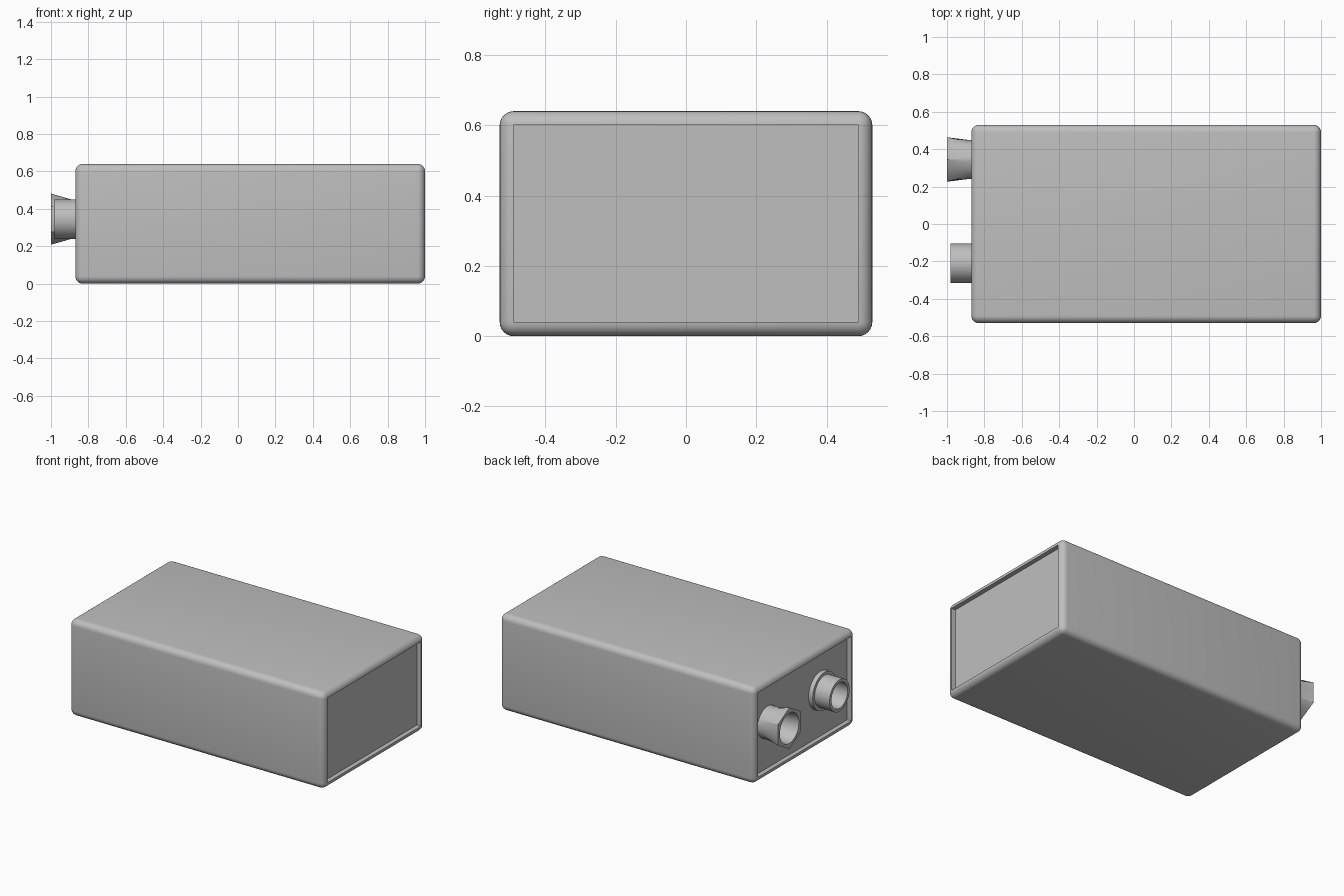
import bpy, bmesh
from math import cos, sin, pi, radians
from mathutils import Vector

if "Cube" in bpy.data.objects:
    bpy.data.objects.remove(bpy.data.objects["Cube"])

grey = bpy.data.materials.new("light grey")
grey.use_nodes = True
grey.diffuse_color = (0.52, 0.52, 0.52, 1)
grey.node_tree.nodes["Principled BSDF"].inputs["Base Color"].default_value = grey.diffuse_color

X0, X1, DEPTH_Y, HEIGHT = -0.87, 1.0, 1.06, 0.64
RECESS = 0.03
SEGMENTS = 48


def finish(name, bm):
    """Turn a bmesh into a shaded object."""
    bmesh.ops.recalc_face_normals(bm, faces=bm.faces[:])
    mesh = bpy.data.meshes.new(name)
    bm.to_mesh(mesh)
    bm.free()
    mesh.materials.append(grey)
    obj = bpy.data.objects.new(name, mesh)
    bpy.context.collection.objects.link(obj)
    bpy.ops.object.select_all(action='DESELECT')
    obj.select_set(True)
    bpy.context.view_layer.objects.active = obj
    bpy.ops.object.shade_smooth_by_angle(angle=radians(32))
    return obj


def hex_factor(a):
    """Distance to a unit hexagon with a corner pointing up."""
    return cos(pi / 6) / cos((a - pi / 2) % (pi / 3) - pi / 6)


def socket(name, y, z, rings):
    """Skin rings of (x, radius, is_hexagon) running along x, closed at the inner end."""
    bm = bmesh.new()
    angles = [2 * pi * i / SEGMENTS for i in range(SEGMENTS)]
    loops = []
    for x, r, is_hex in rings:
        radii = [r * (hex_factor(a) if is_hex else 1) for a in angles]
        loops.append([bm.verts.new((x, y + q * cos(a), z + q * sin(a)))
                      for q, a in zip(radii, angles)])
    for lower, upper in zip(loops, loops[1:]):
        for i in range(SEGMENTS):
            j = (i + 1) % SEGMENTS
            bm.faces.new((lower[i], lower[j], upper[j], upper[i]))
    bm.faces.new(loops[-1])
    return finish(name, bm)


# Rounded case with a recessed panel in each end
bm = bmesh.new()
bmesh.ops.create_cube(bm, size=1)
bmesh.ops.scale(bm, vec=(X1 - X0, DEPTH_Y, HEIGHT), verts=bm.verts)
bmesh.ops.translate(bm, vec=((X0 + X1) / 2, 0, HEIGHT / 2), verts=bm.verts)
bmesh.ops.bevel(bm, geom=bm.edges[:], offset=0.04, segments=6, profile=0.5, affect='EDGES')
bm.normal_update()
ends = [f for f in bm.faces if abs(f.normal.x) > 0.999 and f.calc_area() > 0.3]
for face in ends:
    inward = Vector((-RECESS if face.normal.x > 0 else RECESS, 0, 0))
    panel = bmesh.ops.extrude_discrete_faces(bm, faces=[face])["faces"][0]
    bmesh.ops.translate(bm, vec=inward, verts=panel.verts)
finish("case", bm)

# Round socket with a collar seated in the recess
PANEL = X0 + RECESS
socket("round_socket", -0.21, 0.345, [
    (PANEL, 0.125, False), (X0, 0.125, False), (X0, 0.105, False),
    (-0.98, 0.105, False), (-0.98, 0.085, False), (PANEL - 0.005, 0.085, False)])

# Flared socket, round at the base and hexagonal at the mouth
socket("hexagonal_socket", 0.345, 0.345, [
    (PANEL, 0.105, False), (-0.89, 0.105, False), (-1.0, 0.137, True),
    (-1.0, 0.1, False), (-0.89, 0.09, False), (PANEL - 0.005, 0.09, False)])
